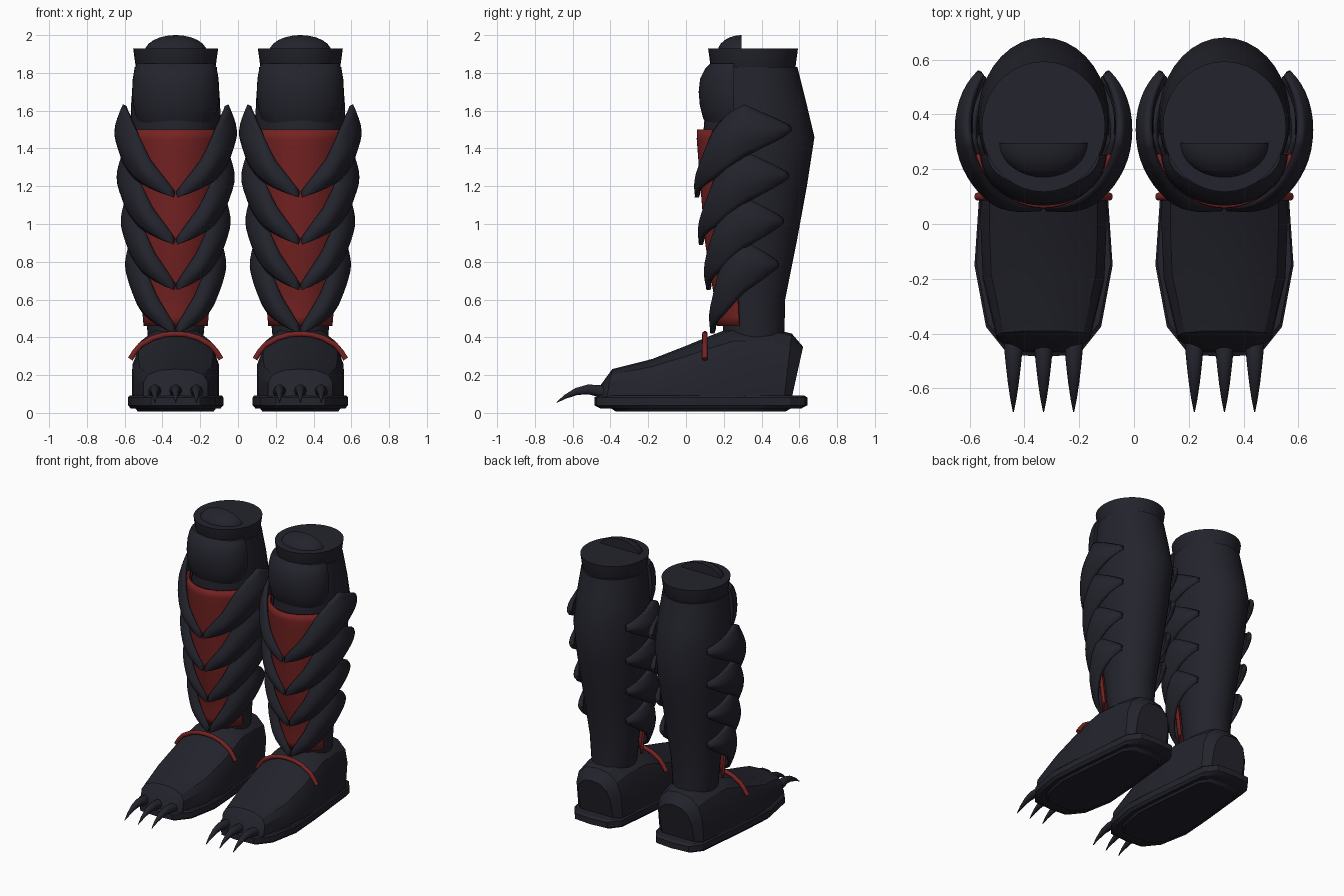
import bpy, bmesh, math

cube = bpy.data.objects.get("Cube")
if cube:
    bpy.data.objects.remove(cube, do_unlink=True)


def material(name, rgb):
    m = bpy.data.materials.new(name)
    m.use_nodes = True
    m.diffuse_color = (*rgb, 1)
    bsdf = m.node_tree.nodes["Principled BSDF"]
    bsdf.inputs["Base Color"].default_value = (*rgb, 1)
    bsdf.inputs["Roughness"].default_value = 0.7
    return m


DARK = material("midnight_armor", (0.017, 0.017, 0.026))
RED = material("deep_red", (0.18, 0.016, 0.016))


def loft(name, rows, mat, cx, closed=True, angle=35, thickness=0):
    """Skin rows of points; closed rows are capped, open ones can be thickened."""
    bm = bmesh.new()
    grid = [[bm.verts.new((x + cx, y, z)) for x, y, z in row] for row in rows]
    n = len(grid[0])
    for r0, r1 in zip(grid, grid[1:]):
        for i in range(n if closed else n - 1):
            j = (i + 1) % n
            bm.faces.new((r0[i], r0[j], r1[j], r1[i]))
    if closed:
        bm.faces.new(grid[0][::-1])
        bm.faces.new(grid[-1])
    bmesh.ops.recalc_face_normals(bm, faces=bm.faces)
    me = bpy.data.meshes.new(name)
    bm.to_mesh(me)
    bm.free()
    me.materials.append(mat)
    me.shade_smooth()
    me.set_sharp_from_angle(angle=math.radians(angle))
    ob = bpy.data.objects.new(name, me)
    bpy.context.collection.objects.link(ob)
    if thickness:
        mod = ob.modifiers.new("thickness", 'SOLIDIFY')
        mod.thickness = thickness
        mod.offset = 0
    return ob


def interp(table, t):
    """Linear lookup in rows of (key, values...)."""
    t = min(max(t, table[0][0]), table[-1][0])
    for a, b in zip(table, table[1:]):
        if t <= b[0]:
            f = (t - a[0]) / (b[0] - a[0])
            return [p + (q - p) * f for p, q in zip(a[1:], b[1:])]


def ring(z, cy, a, b, start=0, sweep=360, n=36):
    count = n if sweep == 360 else n + 1
    ts = [math.radians(start + sweep * i / n) for i in range(count)]
    return [(a * math.sin(t), cy - b * math.cos(t), z) for t in ts]


def mirrored(half):
    """Half profile from one end on the middle to the other, made whole."""
    return half + [(-x, y, z) for x, y, z in reversed(half) if abs(x) > 1e-6]


# Leg: height, centre y, half width, half depth
LEG = [(0.38, 0.36, 0.145, 0.16), (0.6, 0.355, 0.165, 0.17),
       (0.9, 0.36, 0.195, 0.225), (1.2, 0.375, 0.225, 0.265),
       (1.46, 0.385, 0.24, 0.295), (1.65, 0.37, 0.235, 0.265),
       (1.83, 0.355, 0.218, 0.235)]
# Plate edges: angle from the front, lower and upper height
PLATE = [(2, 0, 0.03), (30, 0.06, 0.2), (47, 0.1, 0.36), (62, 0.155, 0.44),
         (78, 0.22, 0.49), (122, 0.355, 0.375)]
PLATE_HEIGHTS = (1.14, 0.89, 0.65, 0.42)
# Foot: y at the bottom, y at the top, half width, height
FOOT = [(-0.47, -0.45, 0.11, 0.15), (-0.42, -0.39, 0.17, 0.232),
        (-0.2, -0.18, 0.222, 0.285), (0, 0, 0.23, 0.355),
        (0.12, 0.12, 0.228, 0.405), (0.25, 0.25, 0.215, 0.455),
        (0.42, 0.42, 0.195, 0.455), (0.52, 0.56, 0.18, 0.42),
        (0.56, 0.62, 0.13, 0.35)]
FOOT_SECTION = [(1, 0), (1, 0.55), (0.86, 0.8), (0.5, 0.96), (0, 1)]
SOLE = [(0, -0.485), (0.13, -0.475), (0.21, -0.375), (0.252, -0.15),
        (0.235, 0.1), (0.205, 0.4), (0.19, 0.55), (0.13, 0.63), (0, 0.642)]


def on_leg(theta, z, off):
    cy, a, b = interp(LEG, z)
    t = math.radians(theta)
    return ((a + off) * math.sin(t), cy - (b + off) * math.cos(t), z)


def plate(name, z0, side, cx):
    rows, nu, nv = [], 22, 8
    for i in range(nu + 1):
        u = i / nu
        theta = 2 + 120 * u
        lo, up = interp(PLATE, theta)
        row = []
        for j in range(nv + 1):
            v = j / nv
            off = 0.058 - 0.014 * v + 0.036 * math.sin(math.pi * v) * min(1, 4 * u)
            off *= 1 - 0.6 * u ** 4
            x, y, z = on_leg(theta, z0 + lo + (up - lo) * v, off)
            row.append((x * side, y, z))
        rows.append(row)
    loft(name, rows, DARK, cx, closed=False, angle=40, thickness=0.022)


def tube(name, path, radii, mat, cx, n=10):
    """Round tube along a path lying in one plane of constant x or y."""
    rows = []
    for i, p in enumerate(path):
        a, b = path[max(i - 1, 0)], path[min(i + 1, len(path) - 1)]
        d = [q - s for q, s in zip(b, a)]
        in_x = abs(d[0]) > 1e-6 or abs(d[1]) < 1e-6
        h = d[0] if in_x else d[1]
        length = math.hypot(h, d[2])
        row = []
        for k in range(n):
            t = 2 * math.pi * k / n
            c, s = radii[i] * math.cos(t), radii[i] * math.sin(t)
            flat = -d[2] / length * s
            row.append((p[0] + (flat if in_x else c), p[1] + (c if in_x else flat),
                        p[2] + h / length * s))
        rows.append(row)
    return loft(name, rows, mat, cx, angle=50)


for label, cx in (("left", 0.33), ("right", -0.33)):
    # Leg shaft and top collar
    loft(label + "_leg", [ring(*row) for row in LEG], DARK, cx)
    loft(label + "_collar", [ring(z, 0.355, a, a + 0.013) for z, a in
                             ((1.81, 0.2), (1.835, 0.212), (1.93, 0.225))], DARK, cx)

    # Knee cap and the rounded tongue above it
    knee = [(1.5, 0.17, 0.13), (1.56, 0.208, 0.165), (1.63, 0.226, 0.182),
            (1.7, 0.231, 0.188), (1.77, 0.227, 0.18), (1.82, 0.218, 0.155),
            (1.85, 0.205, 0.125)]
    loft(label + "_knee_cap",
         [ring(z, 0.255, a, b, -90, 180, 24) for z, a, b in knee], DARK, cx)
    loft(label + "_tongue",
         [ring(1.91 + 0.09 * math.sin(t), 0.295, 0.165 * math.cos(t),
               0.128 * math.cos(t), -90, 180, 20)
          for t in (math.radians(d) for d in (0, 15, 30, 45, 60, 75, 88))], DARK, cx)

    # Red shin lining
    shin = []
    for i in range(22):
        z = 0.46 + 1.04 * i / 21
        shin.append([on_leg(-66 + 132 * k / 24, z, 0.026) for k in range(25)])
    loft(label + "_shin_lining", shin, RED, cx, closed=False, thickness=0.016)

    # Overlapping shin plates
    for i, z0 in enumerate(PLATE_HEIGHTS):
        for side, word in ((1, "plus"), (-1, "minus")):
            plate(f"{label}_shin_plate_{word}_{i + 1}", z0, side, cx)

    # Foot upper
    rows = []
    for yb, yt, w, h in FOOT:
        rows.append(mirrored([(w * fx, yb + (yt - yb) * fz, 0.08 + (h - 0.08) * fz)
                              for fx, fz in FOOT_SECTION]))
    loft(label + "_foot", rows, DARK, cx, angle=30)

    # Sole with a raised tread underneath
    rows = []
    for z, s in ((0.008, 0.8), (0.022, 0.84), (0.022, 0.94), (0.04, 1),
                 (0.082, 1), (0.092, 0.97)):
        rows.append(mirrored([(x * s, 0.08 + (y - 0.08) * s, z) for x, y in SOLE]))
    loft(label + "_sole", rows, DARK, cx, angle=30)

    # Red strap over the instep
    arch = [(0.24, 0.285), (0.215, 0.325), (0.185, 0.36), (0.12, 0.397),
            (0.06, 0.414), (0, 0.418)]
    path = mirrored([(x, 0.1, z) for x, z in arch])
    tube(label + "_strap", path, [0.015] * len(path), RED, cx)

    # Toe claws
    for i, x in enumerate((-0.11, 0, 0.11)):
        path = [(x, y, z) for y, z in ((-0.4, 0.1), (-0.46, 0.117), (-0.52, 0.124),
                                       (-0.58, 0.113), (-0.64, 0.085), (-0.685, 0.055))]
        tube(f"{label}_claw_{i + 1}", path, [0.036, 0.033, 0.027, 0.02, 0.011, 0.002],
             DARK, cx)
